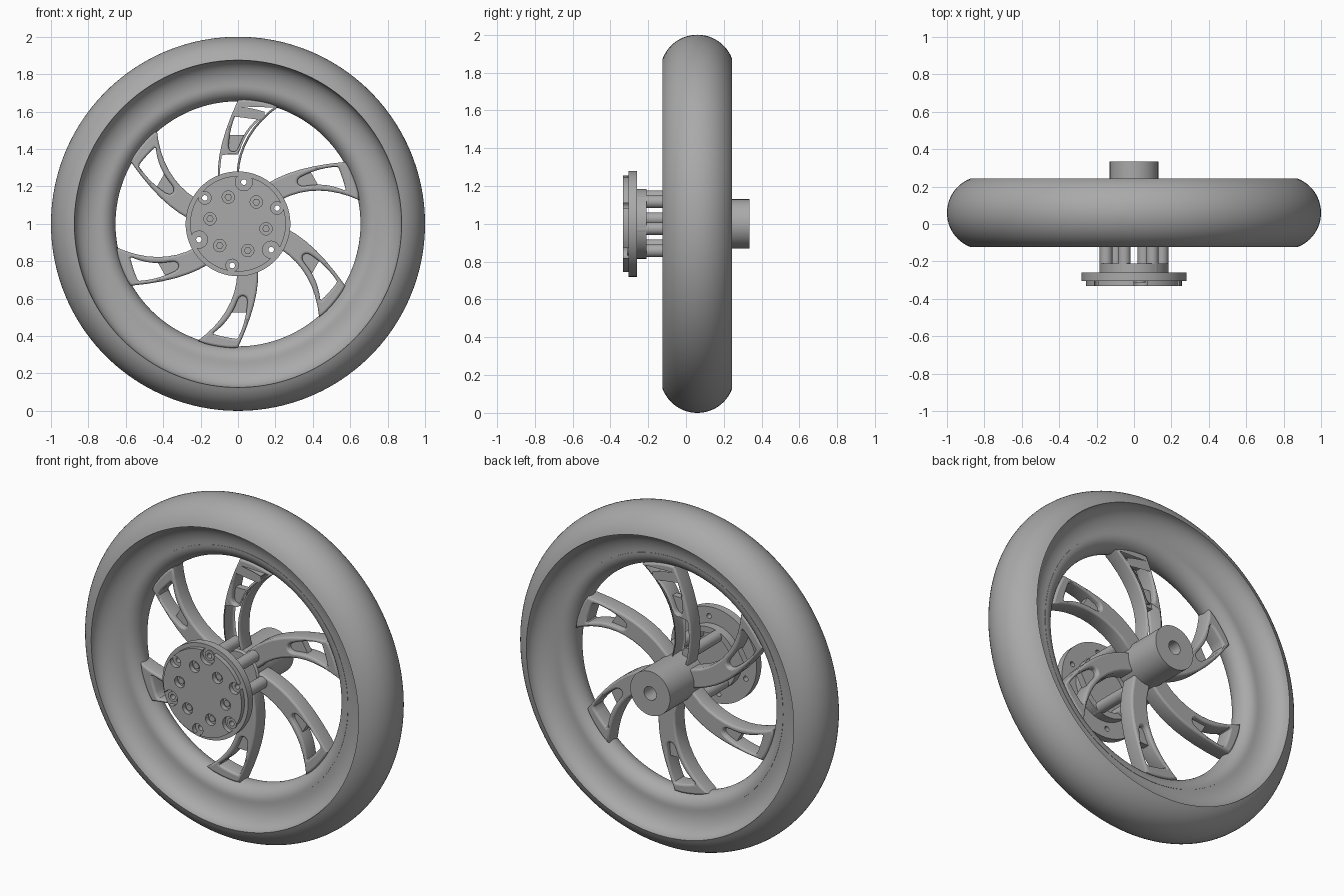
import bpy, bmesh, math
from math import sin, cos, pi, radians
from mathutils import Vector, Matrix
from mathutils.geometry import interpolate_bezier

if "Cube" in bpy.data.objects:
    bpy.data.objects.remove(bpy.data.objects["Cube"], do_unlink=True)

grey = bpy.data.materials.new("plain_grey")
grey.use_nodes = True
colour = (0.4, 0.4, 0.4, 1)
grey.diffuse_color = colour
grey.node_tree.nodes["Principled BSDF"].inputs["Base Color"].default_value = colour

CENTRE_Y = 0.06   # middle plane of the wheel
UP = Vector((0, 0, 1))


def finish(name, mesh):
    """Link a mesh centred on the axle line and shade it."""
    mesh.materials.clear()
    mesh.materials.append(grey)
    obj = bpy.data.objects.new(name, mesh)
    bpy.context.collection.objects.link(obj)
    obj.location = UP
    bpy.ops.object.select_all(action='DESELECT')
    obj.select_set(True)
    bpy.context.view_layer.objects.active = obj
    bpy.ops.object.shade_smooth_by_angle(angle=radians(35))
    return obj


def lathe(name, profile, steps=96, centre=(0, 0)):
    """Revolve a closed (radius, y) profile about the y direction."""
    bm = bmesh.new()
    verts = [bm.verts.new((r, y, 0)) for r, y in profile]
    edges = [bm.edges.new((v, verts[(i + 1) % len(verts)])) for i, v in enumerate(verts)]
    bmesh.ops.spin(bm, geom=verts + edges, cent=(0, 0, 0), axis=(0, 1, 0),
                   angle=2 * pi, steps=steps, use_merge=True)
    bmesh.ops.remove_doubles(bm, verts=bm.verts, dist=1e-5)
    bmesh.ops.dissolve_degenerate(bm, edges=bm.edges, dist=1e-6)
    bmesh.ops.recalc_face_normals(bm, faces=bm.faces)
    bmesh.ops.translate(bm, verts=bm.verts, vec=(centre[0], 0, centre[1]))
    mesh = bpy.data.meshes.new(name)
    bm.to_mesh(mesh)
    bm.free()
    return finish(name, mesh)


def rod(name, radius, y0, y1, centre=(0, 0), steps=32):
    return lathe(name, [(0, y0), (radius, y0), (radius, y1), (0, y1)], steps, centre)


def slab(name, loops, y0, y1, bevel=0.0):
    """Extrude filled (x, z) outlines with holes from y0 to y1."""
    curve = bpy.data.curves.new(name + "_outline", 'CURVE')
    curve.dimensions, curve.fill_mode = '2D', 'BOTH'
    curve.extrude = (y1 - y0) / 2 - bevel
    curve.bevel_depth, curve.offset, curve.bevel_resolution = bevel, -bevel, 2
    for loop in loops:
        spline = curve.splines.new('POLY')
        spline.points.add(len(loop) - 1)
        for point, (x, z) in zip(spline.points, loop):
            point.co = (x, z, 0, 1)
        spline.use_cyclic_u = True
    temp = bpy.data.objects.new(name + "_temp", curve)
    bpy.context.collection.objects.link(temp)
    graph = bpy.context.evaluated_depsgraph_get()
    mesh = bpy.data.meshes.new_from_object(temp.evaluated_get(graph))
    bpy.data.objects.remove(temp, do_unlink=True)
    mesh.transform(Matrix.Translation((0, (y0 + y1) / 2, 0)) @ Matrix.Rotation(pi / 2, 4, 'X'))
    return finish(name, mesh)


def polar(radius, degrees):
    return (radius * cos(radians(degrees)), radius * sin(radians(degrees)))


def circle(radius, centre=(0, 0), n=32):
    return [(centre[0] + radius * cos(2 * pi * i / n), centre[1] + radius * sin(2 * pi * i / n))
            for i in range(n)]


def bend(a, b, c, d, n=10):
    return [tuple(p) for p in interpolate_bezier(*(Vector(p) for p in (a, b, c, d)), n)]


def turn(loop, degrees):
    m = Matrix.Rotation(radians(degrees), 2)
    return [tuple(m @ Vector(p)) for p in loop]


# Tyre: crowned tread, then a hollow sidewall dish down to the rim
HALF = 0.183
R = (HALF ** 2 + 0.125 ** 2) / 0.25
sweep = math.asin(HALF / R)
tread = [(1 - R + R * cos(sweep * t / 12), CENTRE_Y + R * sin(sweep * t / 12))
         for t in range(-12, 13)]
dish = [(0.735 + 0.14 * sin(t * pi / 20), 0.083 + 0.1 * (1 - cos(t * pi / 20)))
        for t in range(9, -1, -1)]
tyre = tread + [(r, CENTRE_Y + d) for r, d in dish] + [(r, CENTRE_Y - d) for r, d in reversed(dish)]
lathe("tyre", tyre, 160)

# Rim: rounded bead inside the tyre
rim = [(0.737 - 0.082 * sin(t * pi / 20), CENTRE_Y - 0.085 * cos(t * pi / 20))
       for t in range(21)]
lathe("rim", rim, 128)

# Hub barrel with a blind bore at the back
lathe("hub", [(0, 0), (0.12, 0), (0.13, 0.01), (0.13, 0.335),
              (0.04, 0.335), (0.04, 0.15), (0, 0.15)], 64)

# Curved spokes with a tapering window and a recessed floor at its narrow end
outline = (bend((-0.08, 0.08), (-0.13, 0.25), (-0.12, 0.4), (0, 0.662))
           + [polar(0.665, a) for a in (87, 84, 81, 78, 75)]
           + bend((0.215, 0.625), (0.07, 0.52), (-0.01, 0.38), (0.005, 0.2))
           + [(0.03, 0.08)])
window = (bend((-0.05, 0.42), (-0.045, 0.49), (-0.03, 0.55), (0.0, 0.61))
          + bend((0.01, 0.615), (0.05, 0.61), (0.09, 0.602), (0.13, 0.59), 5)
          + bend((0.13, 0.583), (0.06, 0.53), (0.03, 0.48), (0.005, 0.415))
          + bend((0.0, 0.405), (-0.012, 0.375), (-0.05, 0.38), (-0.05, 0.415), 8))
floor = [(-0.06, 0.37), (0.0, 0.37), (0.015, 0.405), (0.035, 0.475), (-0.045, 0.475)]
for i in range(6):
    a = 60 * i
    slab(f"spoke_{i + 1}", [turn(outline, a), turn(window, a)], 0.01, 0.11, 0.012)
    slab(f"spoke_pocket_{i + 1}", [turn(floor, a)], 0.04, 0.08)

# Standoff posts between the spokes and the front plate, with hex bolts
bolts = [polar(0.152, 110 + 60 * i) for i in range(6)]
for i, c in enumerate(bolts):
    rod(f"post_{i + 1}", 0.034, -0.27, 0.06, c)
    rod(f"bolt_{i + 1}", 0.02, -0.308, -0.318, c, 6)

# Stepped ring behind the flange
lathe("backing_ring", [(0.15, -0.265), (0.185, -0.265), (0.185, -0.21), (0.15, -0.21)], 64)

# Flange disc with through holes
screws = [(polar(0.225, 82 + 60 * i), 82 + 60 * i, i % 2 == 0) for i in range(6)]
slab("flange_disc", [circle(0.28, n=96)] + [circle(0.015, c, 20) for c, a, big in screws],
     -0.305, -0.26)

# Collars round the larger flange holes
for i, (c, a, big) in enumerate(screws):
    if big:
        slab(f"collar_{i + 1}", [circle(0.03, c, 24), circle(0.015, c, 20)], -0.312, -0.304)

# Front cover scalloped round each flange hole and pierced for the bolts
COVER = 0.256
scallops = []
for c, a, big in screws:
    notch = 0.046 if big else 0.034
    # angle, seen from the hole, at which the scallop meets the cover edge
    d = math.hypot(*c)
    open_angle = math.degrees(math.acos((COVER ** 2 - d * d - notch ** 2) / (2 * d * notch)))
    for t in range(15):
        x, z = polar(notch, a - open_angle - (360 - 2 * open_angle) * t / 14)
        scallops.append((c[0] + x, c[1] + z))
    edge = math.degrees(math.asin(notch * sin(radians(open_angle)) / COVER))
    nxt = 0.034 if big else 0.046
    nxt_open = math.acos((COVER ** 2 - d * d - nxt ** 2) / (2 * d * nxt))
    nxt_edge = math.degrees(math.asin(nxt * sin(nxt_open) / COVER))
    span = 60 - edge - nxt_edge
    scallops += [polar(COVER, a + edge + span * t / 10) for t in range(1, 10)]
slab("front_cover", [scallops] + [circle(0.033, c, 24) for c in bolts], -0.332, -0.303)
